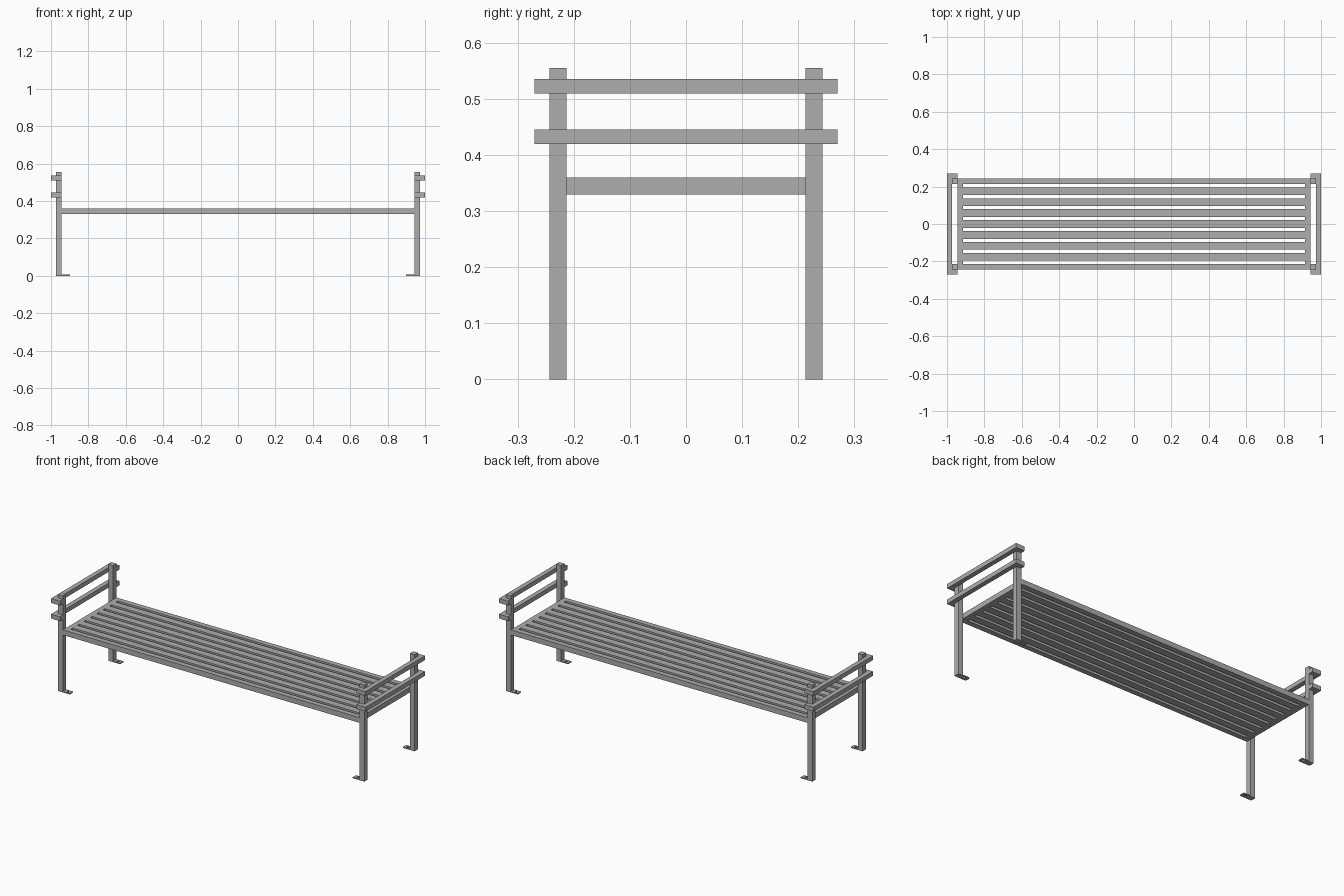
import bpy, bmesh, math

cube = bpy.data.objects.get("Cube")
if cube:
    bpy.data.objects.remove(cube, do_unlink=True)

# One painted steel colour
steel = bpy.data.materials.new("grey_steel")
steel.use_nodes = True
GREY = (0.42, 0.42, 0.42, 1)
steel.diffuse_color = GREY
steel.node_tree.nodes["Principled BSDF"].inputs["Base Color"].default_value = GREY


def finish(name, bm):
    bmesh.ops.recalc_face_normals(bm, faces=bm.faces)
    mesh = bpy.data.meshes.new(name)
    bm.to_mesh(mesh)
    bm.free()
    mesh.materials.append(steel)
    obj = bpy.data.objects.new(name, mesh)
    bpy.context.collection.objects.link(obj)
    return obj


def box(name, *spans):
    """Box from x, y and z spans, each a (low, high) pair."""
    bm = bmesh.new()
    bmesh.ops.create_cube(bm, size=1)
    for v in bm.verts:
        for i, (a, b) in enumerate(spans):
            v.co[i] = (a + b) / 2 + v.co[i] * (b - a)
    return finish(name, bm)


def span(sign, a, b):
    return tuple(sorted((sign * a, sign * b)))


def foot_plate(name, cx, cy, half_x, half_y, height, radius, n=16):
    """Flat rectangular plate with a round bolt hole."""
    bm = bmesh.new()
    inner, outer = [], []
    for i in range(n):
        a = math.tau * i / n
        c, s = math.cos(a), math.sin(a)
        m = max(abs(c), abs(s))
        inner.append(bm.verts.new((cx + c * radius, cy + s * radius, 0)))
        outer.append(bm.verts.new((cx + c / m * half_x, cy + s / m * half_y, 0)))
    faces = [bm.faces.new((inner[i], outer[i], outer[(i + 1) % n], inner[(i + 1) % n]))
             for i in range(n)]
    top = bmesh.ops.extrude_face_region(bm, geom=faces, use_keep_orig=True)["geom"]
    for v in top:
        if isinstance(v, bmesh.types.BMVert):
            v.co.z = height
    return finish(name, bm)


# Shared dimensions
X_OUT, X_LEG, X_IN, X_SLAT = 1.0, 0.973, 0.943, 0.913
Y_OUT, Y_LEG, Y_IN = 0.27, 0.243, 0.213
SEAT = (0.33, 0.36)
RAILS = {"lower": (0.42, 0.445), "upper": (0.51, 0.535)}

for sx, side in ((1, "left"), (-1, "right")):
    # Seat end bar
    box(f"{side}_seat_end_bar", span(sx, X_SLAT, X_IN), (-Y_IN, Y_IN), SEAT)
    # Arm rails that wrap around the outside of both legs
    for level, z in RAILS.items():
        box(f"{side}_{level}_arm_rail", span(sx, X_LEG, X_OUT), (-Y_OUT, Y_OUT), z)
        for sy, end in ((-1, "front"), (1, "back")):
            box(f"{side}_{level}_{end}_rail_return",
                span(sx, X_IN, X_LEG), span(sy, Y_LEG, Y_OUT), z)
    # Legs and feet
    for sy, end in ((-1, "front"), (1, "back")):
        box(f"{side}_{end}_leg", span(sx, X_IN, X_LEG), span(sy, Y_IN, Y_LEG), (0, 0.555))
        foot_plate(f"{side}_{end}_foot", sx * 0.921, sy * (Y_IN + Y_LEG) / 2,
                   0.022, 0.015, 0.006, 0.007)

# Long seat beams
for sy, end in ((-1, "front"), (1, "back")):
    box(f"{end}_seat_beam", (-X_IN, X_IN), span(sy, Y_IN, Y_LEG), SEAT)

# Seat slats
SLATS, WIDTH = 7, 0.041
pitch = (2 * Y_IN + WIDTH) / (SLATS + 1)
for i in range(SLATS):
    y = (i - (SLATS - 1) / 2) * pitch
    box(f"seat_slat_{i + 1}", (-X_SLAT, X_SLAT), (y - WIDTH / 2, y + WIDTH / 2), SEAT)
